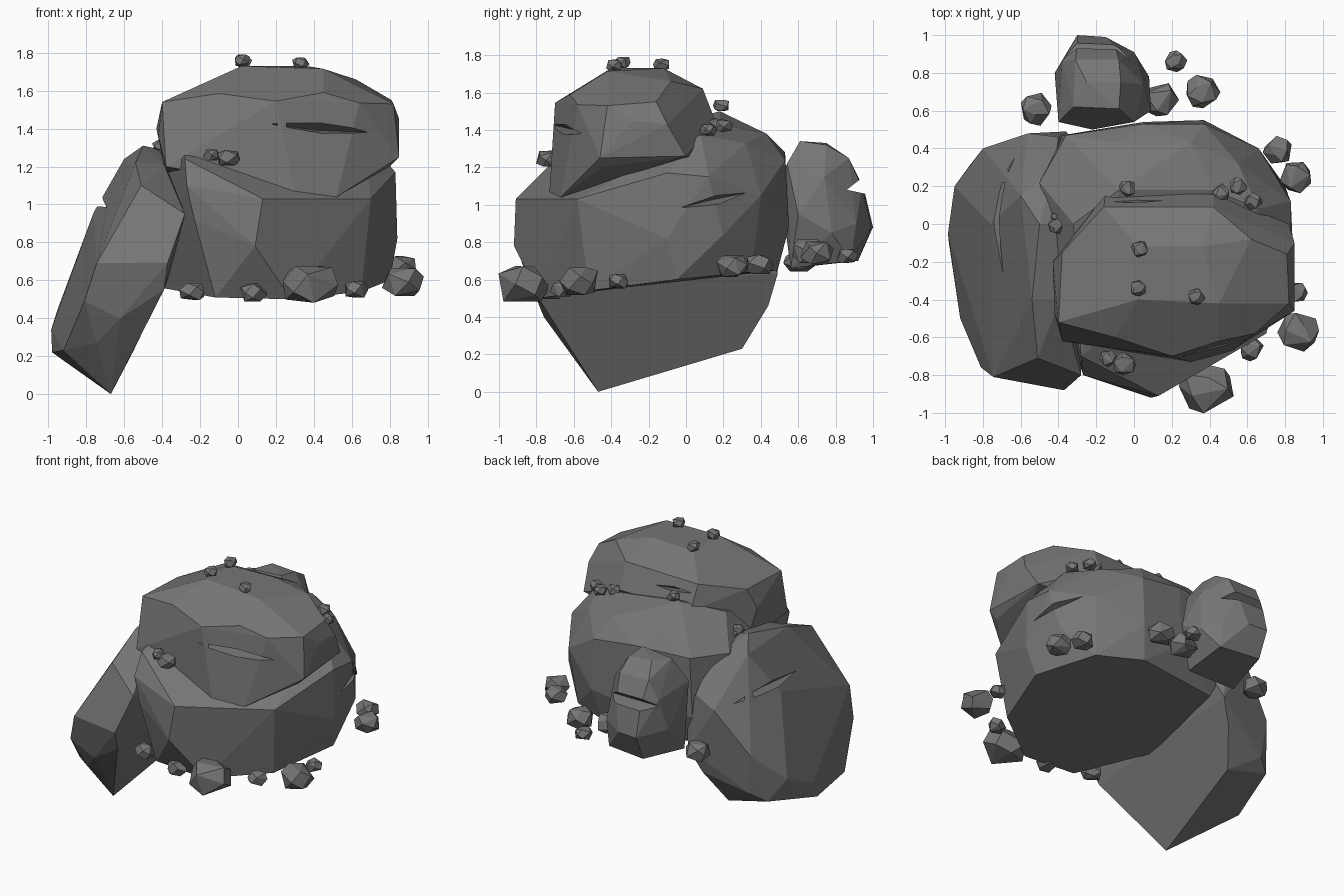
import bpy, bmesh, math, random
from mathutils import Vector

random.seed(4)
stone_mat = bpy.data.materials.new("dark_stone")
stone_mat.diffuse_color = (0.18, 0.18, 0.18, 1)


def hull(name, pts, angle=4):
    """Faceted convex rock from a handful of corner points."""
    bm = bmesh.new()
    for p in pts:
        bm.verts.new(p)
    r = bmesh.ops.convex_hull(bm, input=bm.verts[:])
    junk = {e for e in r["geom_interior"] + r["geom_unused"] if isinstance(e, bmesh.types.BMVert)}
    bmesh.ops.delete(bm, geom=[v for v in junk if v.is_valid], context='VERTS')
    bmesh.ops.dissolve_limit(bm, angle_limit=math.radians(angle), verts=bm.verts[:], edges=bm.edges[:])
    bmesh.ops.recalc_face_normals(bm, faces=bm.faces[:])
    me = bpy.data.meshes.new(name)
    bm.to_mesh(me)
    bm.free()
    me.materials.append(stone_mat)
    ob = bpy.data.objects.new(name, me)
    bpy.context.collection.objects.link(ob)
    return ob


def cut(rock, pts):
    """Subtract the hull of the given points from a rock."""
    cutter = hull("crack_cutter", pts, 0.1)
    cutter.hide_render = True
    mod = rock.modifiers.new("crack", 'BOOLEAN')
    mod.operation, mod.solver, mod.object = 'DIFFERENCE', 'EXACT', cutter
    bpy.context.view_layer.objects.active = rock
    bpy.ops.object.modifier_apply(modifier=mod.name)
    bpy.data.objects.remove(cutter)


def crack(rock, a, b, gap=0.025, depth=0.1):
    """Cut a tapered sliver between two points near the rock surface."""
    bpy.context.view_layer.update()
    a, b = Vector(a), Vector(b)
    _, mid, n, _ = rock.closest_point_on_mesh((a + b) / 2)
    a = rock.closest_point_on_mesh(a)[1] + n * 0.015
    b = rock.closest_point_on_mesh(b)[1] + n * 0.015
    side = (b - a).cross(n).normalized() * gap
    out = mid + n * 0.03
    cut(rock, [a, b, out + side, out - side, mid - n * depth])


# Base boulder: flat sloping underside, broad top falling towards +x
base = hull("base_boulder", [
    (-0.40, -0.30, 0.56), (-0.12, -0.76, 0.51), (0.28, -0.78, 0.50), (0.65, -0.52, 0.54),
    (0.80, -0.05, 0.60), (0.62, 0.35, 0.64), (0.32, 0.49, 0.65), (-0.30, 0.42, 0.64),
    (-0.23, -0.80, 0.92), (0.09, -0.92, 0.78), (0.13, -0.91, 1.03), (0.70, -0.58, 1.03),
    (-0.28, -0.70, 1.24), (-0.27, -0.80, 1.10), (0.84, -0.10, 0.82), (0.83, -0.10, 1.17),
    (0.83, 0.12, 1.15), (0.80, 0.20, 0.84), (0.66, 0.08, 1.37), (0.66, 0.40, 1.05),
    (0.42, 0.18, 1.43), (0.55, 0.32, 1.33), (-0.08, 0.18, 1.50), (0.37, 0.53, 1.24),
    (0.37, 0.55, 0.88), (0.05, 0.53, 1.28), (0.05, 0.54, 0.84), (-0.36, 0.47, 1.27),
    (-0.38, 0.47, 0.85), (-0.50, 0.22, 1.25), (-0.48, 0.20, 0.85), (-0.32, 0.00, 1.42),
    (0.30, 0.43, 1.38), (-0.10, 0.43, 1.38)], 6)
crack(base, (0.84, -0.05, 0.98), (0.70, 0.35, 1.07), 0.03)

# Top boulder: overhangs the base, rounded crown
top = hull("top_boulder", [
    (-0.38, -0.62, 1.20), (0.00, -0.68, 1.15), (0.30, -0.73, 1.07), (0.52, -0.67, 1.04),
    (0.80, -0.45, 1.20), (0.82, 0.00, 1.26), (0.85, -0.46, 1.25), (0.85, -0.28, 1.45),
    (-0.42, -0.48, 1.36), (-0.40, -0.52, 1.54), (-0.10, -0.60, 1.585), (0.20, -0.70, 1.545),
    (0.45, -0.62, 1.59), (0.64, -0.58, 1.535), (0.82, -0.42, 1.53), (0.02, -0.40, 1.73),
    (0.45, -0.42, 1.715), (0.36, -0.12, 1.73), (0.02, -0.12, 1.72), (0.62, -0.08, 1.66),
    (0.81, -0.16, 1.55), (-0.16, 0.09, 1.61), (0.42, 0.09, 1.62), (-0.15, 0.16, 1.44),
    (0.42, 0.16, 1.44), (-0.43, -0.20, 1.40), (-0.38, -0.15, 1.54), (-0.38, -0.15, 1.15),
    (0.60, 0.05, 1.25), (0.85, -0.10, 1.43)], 6)
crack(top, (0.15, -0.71, 1.425), (0.74, -0.60, 1.38), 0.035)
crack(top, (-0.15, 0.12, 1.55), (0.18, 0.12, 1.53), 0.02)

# Leaning slab on the left: flat inner face, faceted outer face
slab = hull("leaning_slab", [
    (-0.67, -0.47, 0.00), (-0.65, -0.30, 0.04), (-0.55, 0.30, 0.23),
    (-0.44, 0.44, 0.46), (-0.36, 0.49, 0.63), (-0.30, 0.42, 0.80), (-0.37, -0.88, 0.695),
    (-0.28, -0.80, 0.95), (-0.39, -0.82, 0.55), (-0.745, -0.66, 0.27), (-0.62, -0.76, 0.40),
    (-0.81, -0.76, 0.49), (-0.745, -0.81, 0.69), (-0.545, -0.85, 0.695), (-0.92, -0.50, 0.23),
    (-0.98, -0.10, 0.22), (-0.985, -0.05, 0.34), (-0.95, 0.20, 0.45), (-0.80, 0.40, 0.65),
    (-0.87, 0.31, 0.31), (-0.77, 0.38, 0.37),
    (-0.56, 0.48, 0.95), (-0.40, 0.46, 1.02), (-0.76, 0.00, 0.96), (-0.60, 0.15, 1.24),
    (-0.50, 0.00, 1.31), (-0.41, 0.00, 1.29), (-0.54, -0.40, 1.22), (-0.39, -0.40, 1.21),
    (-0.51, -0.71, 1.10), (-0.30, -0.60, 1.02), (-0.42, 0.30, 1.23)], 7)
crack(slab, (-0.67, 0.42, 1.0), (-0.72, -0.32, 1.0), 0.035)

# Upright rock at the back, with a notch right across its rear
back = hull("back_rock", [
    (-0.38, 0.56, 0.66), (0.00, 0.56, 0.66), (0.00, 0.88, 0.70), (-0.30, 0.92, 0.70),
    (-0.30, 1.00, 0.88), (-0.15, 0.99, 0.88), (0.00, 0.91, 0.90), (0.08, 0.78, 0.85),
    (0.09, 0.60, 0.95), (0.00, 0.54, 1.22), (-0.22, 0.50, 1.10), (-0.40, 0.54, 1.15),
    (-0.42, 0.80, 0.90), (-0.38, 0.86, 1.12), (-0.32, 0.62, 1.32), (-0.08, 0.61, 1.34),
    (-0.25, 0.75, 1.33), (-0.07, 0.75, 1.32), (-0.31, 0.87, 1.25), (-0.08, 0.87, 1.25),
    (-0.30, 0.95, 1.09), (-0.10, 0.94, 1.10), (0.05, 0.74, 1.15)], 6)
cut(back, [(x, y, z) for x in (-0.5, 0.15) for y, z in ((1.0, 1.05), (1.0, 1.19), (0.86, 1.08))])

# Loose stones: x, y, z, radius
ground = [(0.38, -0.865, 0.575, .15), (0.87, -0.57, 0.59, .115), (0.62, -0.66, 0.55, .067),
          (0.08, -0.80, 0.535, .075), (-0.24, -0.72, 0.54, .07), (0.86, -0.36, 0.59, .06),
          (0.86, 0.25, 0.67, .09), (0.76, 0.39, 0.68, .08), (0.36, 0.70, 0.74, .095),
          (0.22, 0.86, 0.725, .06), (0.14, 0.66, 0.75, .10), (-0.52, 0.61, 0.70, .09)]
perched = [(0.02, -0.34, 1.76, .047), (0.33, -0.385, 1.745, .046), (0.03, -0.13, 1.75, .047),
           (-0.035, 0.19, 1.53, .047), (0.46, 0.165, 1.43, .049), (0.55, 0.20, 1.42, .049),
           (0.63, 0.12, 1.40, .049), (-0.41, -0.01, 1.31, .045), (-0.42, 0.04, 1.30, .022),
           (-0.36, 0.015, 1.32, .022), (-0.14, -0.71, 1.26, .047), (-0.05, -0.74, 1.245, .065)]


def stone(name, x, y, z, r, n=15):
    spin = random.uniform(0, 6.28)
    pts = []
    for i in range(n):
        h = 1 - 2 * (i + 0.5) / n
        t = spin + i * 2.4 + random.uniform(-0.3, 0.3)
        w = math.sqrt(1 - h * h) * random.uniform(0.95, 1.05)
        k = max(-0.62, min(0.66, h * 0.95))  # flattened top and bottom
        pts.append((x + r * w * math.cos(t), y + r * w * math.sin(t), z + r * k))
    hull(name, pts, 20)


for i, s in enumerate(ground):
    stone(f"ground_stone_{i + 1}", *s)
for i, s in enumerate(perched):
    stone(f"perched_stone_{i + 1}", *s)
